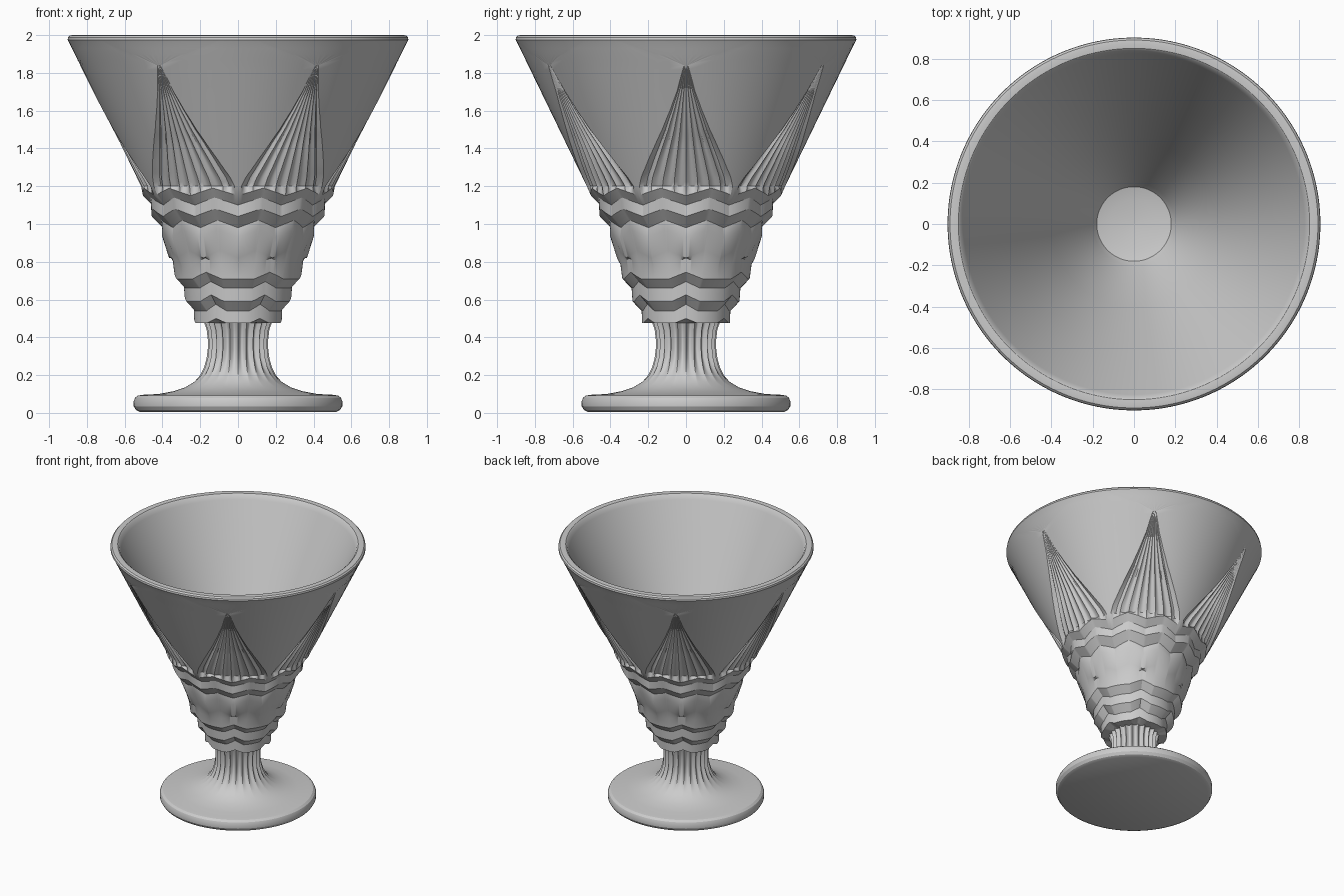
import bpy
import bmesh
from math import sin, cos, pi, radians

cube = bpy.data.objects.get("Cube")
if cube:
    bpy.data.objects.remove(cube)

SECTORS = 6      # one pointed leaf in each sector
INNER = 28       # columns in half a leaf
OUTER = 6        # columns between leaf edge and sector edge
FLUTE = 7        # columns in each leaf flute

glass = bpy.data.materials.new("pressed_glass_grey")
glass.use_nodes = True
grey = (0.6, 0.6, 0.6, 1)
glass.diffuse_color = grey
glass.node_tree.nodes["Principled BSDF"].inputs["Base Color"].default_value = grey


def lerp_table(table, x):
    """Straight-line interpolation through a short list of points."""
    for (x0, y0), (x1, y1) in zip(table, table[1:]):
        if x <= x1:
            return y0 + (y1 - y0) * max(0, x - x0) / (x1 - x0)
    return table[-1][1]


def cone(z):
    return 0.525 + (z - 1.2) * 0.485


def leaf_width(z):
    """Half angle of a leaf, in degrees, at a height."""
    return lerp_table([(1.2, 28), (1.25, 25.5), (1.3, 22), (1.4, 16), (1.5, 10.8),
                       (1.6, 6.8), (1.7, 3.6), (1.84, 0.7), (1.97, 24)], z)


def zigzag(a):
    """Peak over the leaf, flat between the leaves."""
    return max(0, 1 - a / 15)


def arch(a):
    """Low at the star points, raised between them."""
    return 1 - abs(a - 15) / 15


def columns(width):
    """Signed columns of one sector as (column, angle from its leaf)."""
    half = [(k, width * k / INNER) for k in range(INNER)]
    half += [(INNER + k, width + (30 - width) * k / OUTER) for k in range(OUTER + 1)]
    return [(-k, -a) for k, a in half[:0:-1]] + half[:-1]


def ring(bm, width, shape):
    """Ring of vertices; shape(column, angle) gives radius and height."""
    verts = []
    for s in range(SECTORS):
        for k, a in columns(width):
            r, z = shape(abs(k), abs(a))
            t = radians(a + s * 60)
            verts.append(bm.verts.new((r * cos(t), r * sin(t), z)))
    return verts


def plain(r, z):
    return lambda k, a: (r, z)


def ribbed(r, z, depth):
    """Stem ring with vertical scallops."""
    return lambda k, a: (r - depth * abs(sin(radians(a * 12))), z)


def step(r, z, rise, wave, crease=0):
    """Stepped ring whose edge follows a wave around the bowl."""
    def shape(k, a):
        return r - crease * (1 - arch(a)), z + rise * wave(a)
    return shape


def leaf(z):
    """Cone ring with concave flutes that run together at the leaf tips."""
    def shape(k, a):
        r = cone(z)
        if k < INNER:
            size = min(1, leaf_width(z) / 14)
            f = (k % FLUTE) / FLUTE
            edge = min(1, (INNER - k) / 3)
            r -= size * (0.012 * edge + 0.016 * sin(pi * f))
        return r, z
    return shape


bm = bmesh.new()
rings = []


def add(shape, width=INNER):
    rings.append(ring(bm, width, shape))


# Foot: flat underside, rounded edge, sweeping top
for r, z in [(0.001, 0.005), (0.52, 0.005), (0.54, 0.015), (0.552, 0.035), (0.553, 0.06),
             (0.545, 0.08), (0.53, 0.092), (0.5, 0.096), (0.42, 0.1), (0.34, 0.115),
             (0.28, 0.135), (0.23, 0.165)]:
    add(plain(r, z))

# Scalloped stem
for r, z, d in [(0.2, 0.2, 0.005), (0.18, 0.24, 0.012), (0.166, 0.29, 0.018),
                (0.16, 0.34, 0.02), (0.16, 0.39, 0.02), (0.166, 0.44, 0.02),
                (0.178, 0.475, 0.02)]:
    add(ribbed(r, z, d))

# Zigzag steps at the bottom of the bowl
for r, z in [(0.232, 0.475), (0.235, 0.54), (0.283, 0.59), (0.288, 0.66),
             (0.337, 0.71), (0.347, 0.785)]:
    add(step(r, z, 0.035 if z > 0.5 else 0.025, zigzag))

# Arched steps with star creases
for r, z, c in [(0.365, 0.82, 0), (0.412, 0.93, 0.012), (0.418, 0.98, 0.022),
                (0.468, 1.04, 0.012), (0.478, 1.10, 0.024), (0.515, 1.15, 0.012)]:
    add(step(r, z, 0.04, arch, c))

# Fluted leaves
for i in range(29):
    z = 1.2 + 0.64 * i / 28
    add(leaf(z), leaf_width(z))

# Plain band, rolled rim and inside of the bowl
for z in (1.87, 1.9, 1.93, 1.96):
    add(plain(cone(z), z), leaf_width(z))
for r, z in [(0.902, 1.975), (0.9, 1.988), (0.89, 1.998), (0.875, 2.0), (0.85, 1.998),
             (0.84, 1.99), (0.825, 1.96), (0.6, 1.49), (0.4, 1.07), (0.2, 0.65),
             (0.18, 0.62), (0.12, 0.605), (0.001, 0.6)]:
    add(plain(r, z), 24)

# Skin the rings and close the two centres
for low, high in zip(rings, rings[1:]):
    n = len(low)
    for i in range(n):
        j = (i + 1) % n
        bm.faces.new((low[i], low[j], high[j], high[i]))
bm.faces.new(rings[0][::-1])
bm.faces.new(rings[-1])

mesh = bpy.data.meshes.new("footed_glass")
bm.to_mesh(mesh)
bm.free()
mesh.materials.append(glass)
goblet = bpy.data.objects.new("footed_glass", mesh)
bpy.context.collection.objects.link(goblet)
bpy.context.view_layer.objects.active = goblet
goblet.select_set(True)
bpy.ops.object.shade_smooth_by_angle(angle=radians(28))
